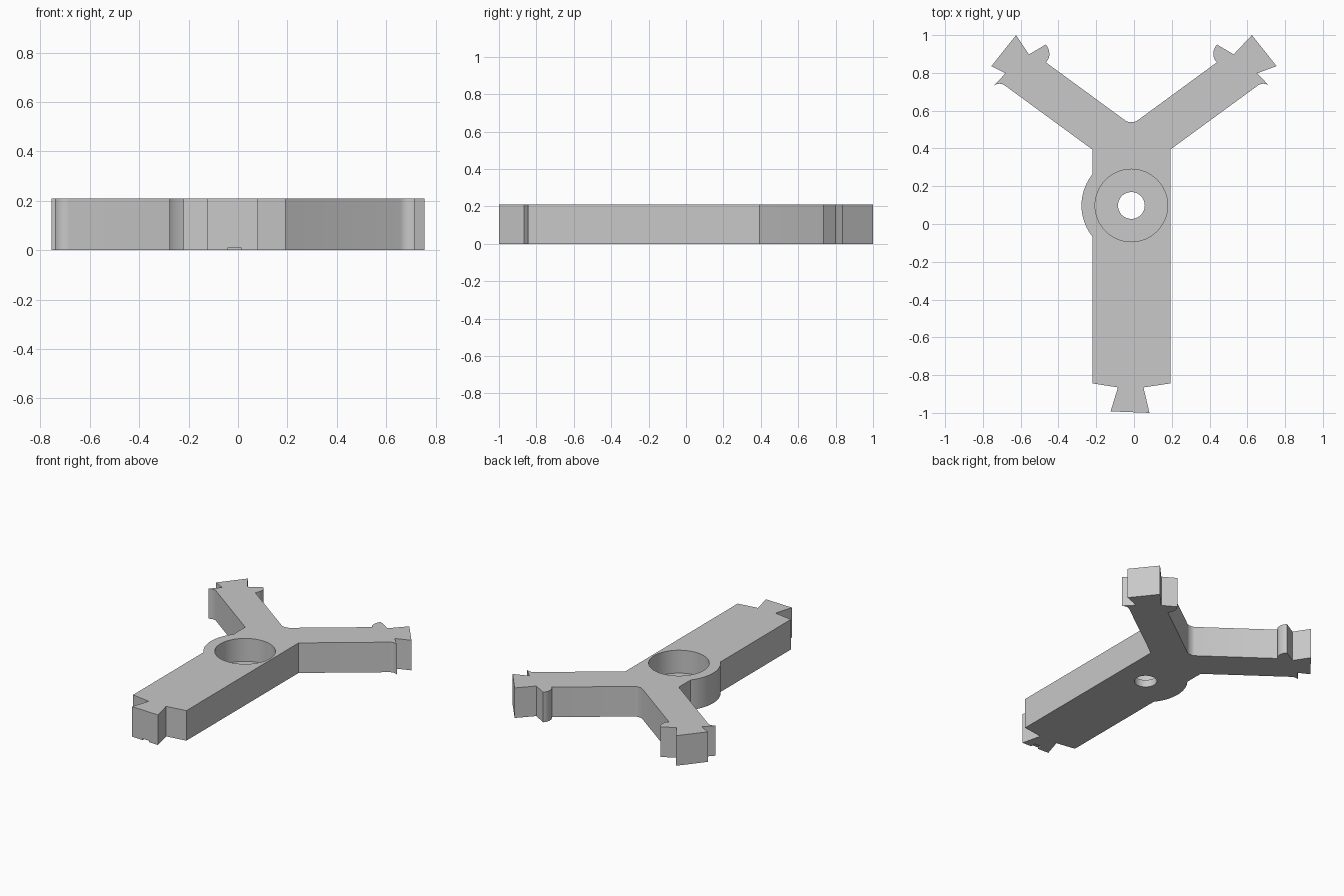
import bpy, bmesh, math

if "Cube" in bpy.data.objects:
    bpy.data.objects.remove(bpy.data.objects["Cube"], do_unlink=True)

HEIGHT = 0.21
AXIS = -0.014          # centre line of the body
HUB = (AXIS, 0.098)    # centre of the bearing seat

grey = bpy.data.materials.new("plain_grey")
grey.use_nodes = True
colour = (0.58, 0.58, 0.58, 1)
grey.diffuse_color = colour
grey.node_tree.nodes["Principled BSDF"].inputs["Base Color"].default_value = colour


def prism(name, outline, z0, z1):
    """Extrude a flat outline between two heights."""
    bm = bmesh.new()
    face = bm.faces.new([bm.verts.new((x, y, z0)) for x, y in outline])
    ext = bmesh.ops.extrude_face_region(bm, geom=[face])
    top = [v for v in ext["geom"] if isinstance(v, bmesh.types.BMVert)]
    bmesh.ops.translate(bm, verts=top, vec=(0, 0, z1 - z0))
    bmesh.ops.recalc_face_normals(bm, faces=bm.faces)
    mesh = bpy.data.meshes.new(name)
    bm.to_mesh(mesh)
    bm.free()
    mesh.materials.append(grey)
    obj = bpy.data.objects.new(name, mesh)
    bpy.context.collection.objects.link(obj)
    return obj


def arc(centre, radius, start, end, steps):
    angles = [math.radians(start + (end - start) * i / steps) for i in range(steps + 1)]
    return [(centre[0] + radius * math.cos(a), centre[1] + radius * math.sin(a)) for a in angles]


def bezier(a, b, c, d, steps=8):
    """Curved flare between an arm and its hooked lip."""
    pts = []
    for i in range(steps + 1):
        t = i / steps
        s = 1 - t
        pts.append(tuple(s**3 * p + 3 * s * s * t * q + 3 * s * t * t * r + t**3 * w
                         for p, q, r, w in zip(a, b, c, d)))
    return pts


def cut(target, cutter):
    mod = target.modifiers.new("cut", "BOOLEAN")
    mod.operation = "DIFFERENCE"
    mod.solver = "EXACT"
    mod.object = cutter
    bpy.context.view_layer.objects.active = target
    bpy.ops.object.modifier_apply(modifier=mod.name)
    bpy.data.objects.remove(cutter, do_unlink=True)


def arm(side):
    """Angled arm from body corner round to the valley; the end key is centred on x = 0."""
    def lip(pts):
        return [(AXIS + side * x, y) for x, y in pts]
    lower = bezier((0.672, 0.735), (0.69, 0.746), (0.71, 0.745), (0.728, 0.733))
    upper = bezier((0.453, 0.95), (0.43, 0.925), (0.425, 0.88), (0.453, 0.856))
    key = [(side * 0.755, 0.836), (side * 0.624, 1.0)]
    return (lip([(0.206, 0.394)] + lower + [(0.666, 0.798)]) + key
            + lip([(0.542, 0.898)] + upper
                  + [(0.028, 0.545), (0.014, 0.54)]))


# Y-shaped body outline: front key, right-hand arm, other arm, hub bulge
front_key = [(-0.22, -0.844), (-0.085, -0.865), (-0.124, -0.992),
             (0.082, -1.0), (0.05, -0.865), (0.192, -0.844)]
bulge = arc(HUB, 0.264, 141.3, 218.7, 20)
outline = front_key + arm(1) + arm(-1)[::-1] + bulge
body = prism("three_arm_connector", outline, 0, HEIGHT)

# Bearing pocket, through hole and small notch under the front key
cut(body, prism("pocket_cutter", arc(HUB, 0.192, 0, 354.375, 63), 0.05, HEIGHT + 0.1))
cut(body, prism("hole_cutter", arc(HUB, 0.071, 0, 352.5, 47), -0.1, HEIGHT))
cut(body, prism("notch_cutter", [(-0.04, -1.1), (0.012, -1.1), (0.012, -0.96), (-0.04, -0.96)],
                -0.1, 0.01))

# Smooth the curved walls, keep the edges sharp
bpy.ops.object.select_all(action="DESELECT")
body.select_set(True)
bpy.context.view_layer.objects.active = body
bpy.ops.object.shade_smooth_by_angle(angle=math.radians(25))
